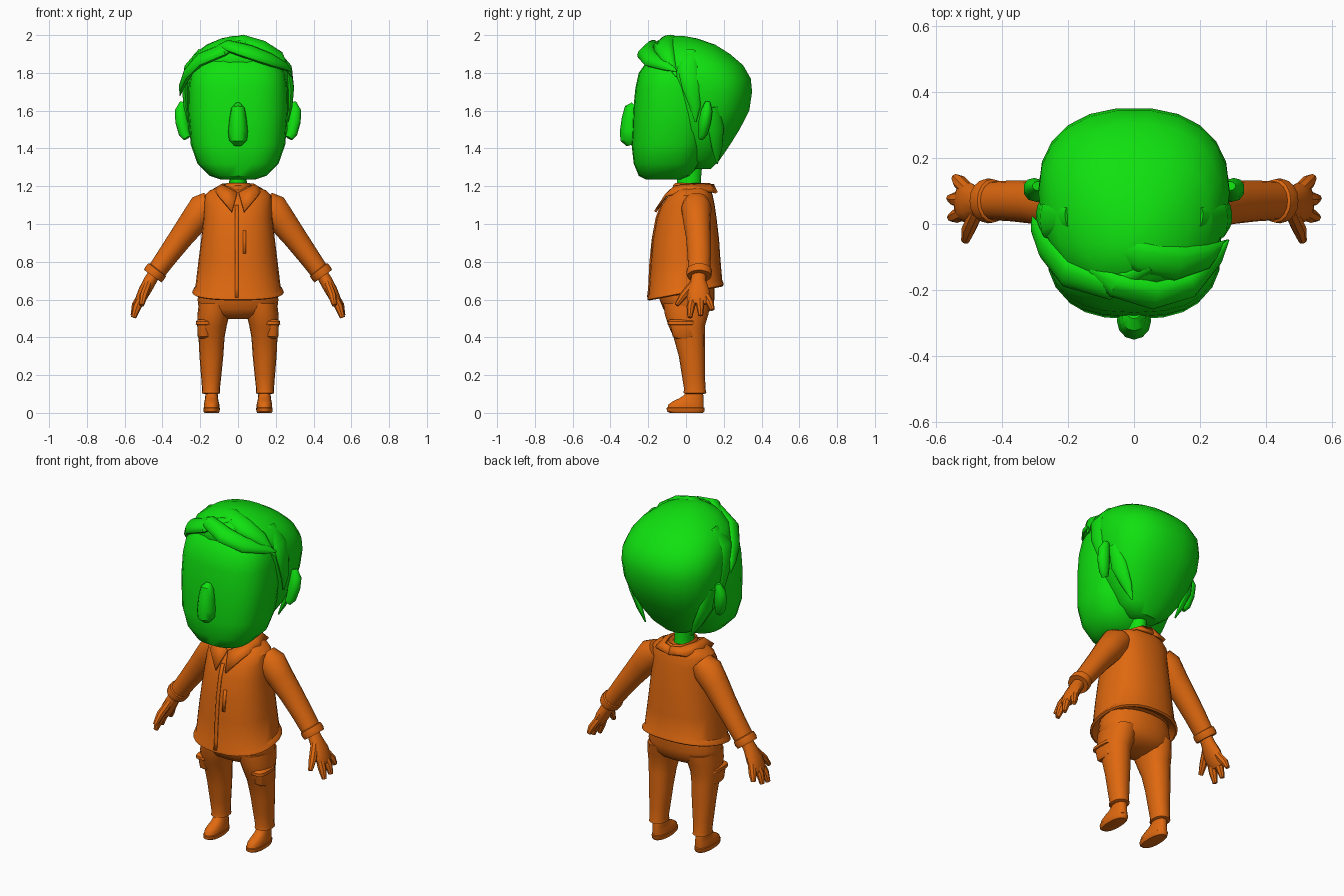
import bpy, bmesh, math
from mathutils import Vector


def material(name, col):
    m = bpy.data.materials.new(name)
    m.diffuse_color = (*col, 1)
    return m


GREEN = material("bright green", (0.005, 0.75, 0.005))
ORANGE = material("orange", (0.74, 0.14, 0.005))
HEAD_CENTRE = Vector((0, 0.03, 1.6))


def finish(name, bm, mat, mirror=False, angle=40):
    bmesh.ops.recalc_face_normals(bm, faces=bm.faces)
    me = bpy.data.meshes.new(name)
    bm.to_mesh(me)
    bm.free()
    me.materials.append(mat)
    ob = bpy.data.objects.new(name, me)
    bpy.context.collection.objects.link(ob)
    bpy.ops.object.select_all(action='DESELECT')
    ob.select_set(True)
    bpy.context.view_layer.objects.active = ob
    bpy.ops.object.shade_smooth_by_angle(angle=math.radians(angle))
    if mirror:
        ob.modifiers.new("Mirror", 'MIRROR').use_mirror_merge = False
    return ob


def skin(bm, rings):
    """Bridge successive point rings and cap both ends."""
    vs = [[bm.verts.new(p) for p in r] for r in rings]
    n = len(vs[0])
    for a, b in zip(vs, vs[1:]):
        for i in range(n):
            j = (i + 1) % n
            bm.faces.new((a[i], a[j], b[j], b[i]))
    bm.faces.new(vs[0])
    bm.faces.new(vs[-1])


def sgnpow(v, e):
    return math.copysign(abs(v) ** e, v)


def loft(name, rows, mat, cx=0, n=24, power=2.3, mirror=False, angle=40):
    """Rows: z, half width, front y, back y, optional tilt, optional centre x."""
    bm = bmesh.new()
    rings = []
    for row in rows:
        z, rx, yf, yb = row[:4]
        tilt = row[4] if len(row) > 4 else 0
        c = row[5] if len(row) > 5 else cx
        ring = []
        for i in range(n):
            t = math.tau * i / n
            x = c + rx * sgnpow(math.cos(t), 2 / power)
            y = (yf + yb) / 2 + (yb - yf) / 2 * sgnpow(math.sin(t), 2 / power)
            ring.append((x, y, z + tilt * y))
        rings.append(ring)
    skin(bm, rings)
    return finish(name, bm, mat, mirror, angle)


def tube(name, pts, mat, ref=None, n=12, mirror=False):
    """Points: x, y, z, radius across, radius along ref (outward from head if None)."""
    bm = bmesh.new()
    ps = [Vector(p[:3]) for p in pts]
    rings = []
    for i, p in enumerate(ps):
        tan = (ps[min(i + 1, len(ps) - 1)] - ps[max(i - 1, 0)]).normalized()
        r = Vector(ref) if ref else p - HEAD_CENTRE
        side = tan.cross(r).normalized()
        up = side.cross(tan).normalized()
        a, b = pts[i][3:5]
        rings.append([p + side * a * math.cos(math.tau * k / n)
                      + up * b * math.sin(math.tau * k / n) for k in range(n)])
    skin(bm, rings)
    return finish(name, bm, mat, mirror)


def panel(name, polys, mat, thickness=0.008, mirror=False):
    """Thin plate made from flat polygons."""
    bm = bmesh.new()
    for poly in polys:
        bm.faces.new([bm.verts.new(p) for p in poly])
    bmesh.ops.remove_doubles(bm, verts=bm.verts, dist=0.0005)
    ob = finish(name, bm, mat, mirror, 25)
    s = ob.modifiers.new("Thickness", 'SOLIDIFY')
    s.thickness, s.offset = thickness, 0
    return ob


# Head, neck, nose and ears
loft("face", [(1.235, .09, -.21, -.03), (1.255, .15, -.25, .02), (1.32, .215, -.277, .08),
              (1.42, .25, -.288, .11), (1.6, .265, -.28, .15), (1.72, .262, -.268, .15),
              (1.8, .25, -.25, .15), (1.87, .21, -.2, .14), (1.92, .13, -.13, .1)],
     GREEN, power=2.6)
loft("neck", [(1.15, .055, -.05, .09), (1.23, .046, -.05, .08), (1.34, .05, -.05, .09)],
     GREEN, n=14, power=2)
tube("nose", [(0, -.27, 1.625, .02, .025), (0, -.285, 1.612, .036, .04),
              (0, -.29, 1.56, .045, .05), (0, -.292, 1.49, .052, .058),
              (0, -.292, 1.445, .048, .055), (0, -.285, 1.42, .025, .03)],
     GREEN, ref=(0, -1, 0))
tube("ear", [(.27, .08, 1.455, .015, .02), (.285, .09, 1.48, .025, .03),
             (.298, .1, 1.545, .033, .036), (.302, .11, 1.6, .03, .033),
             (.29, .115, 1.645, .014, .018)], GREEN, ref=(1, 0, 0), n=10, mirror=True)

# Hair mass and swept locks
loft("hair", [(1.29, .08, .02, .13), (1.34, .15, -.02, .18), (1.42, .205, -.06, .235),
              (1.5, .245, -.1, .285), (1.6, .277, -.13, .337), (1.7, .289, -.14, .352),
              (1.77, .289, -.16, .345), (1.84, .272, -.21, .305), (1.9, .232, -.21, .235),
              (1.95, .165, -.17, .155), (1.982, .09, -.12, .06), (1.995, .03, -.07, -.01)],
     GREEN, n=22, power=2.3)
tube("fringe_right", [(-.13, -.14, 1.925, .015, .01), (-.06, -.185, 1.945, .04, .025),
                      (.06, -.215, 1.91, .05, .03), (.17, -.185, 1.87, .045, .028),
                      (.25, -.1, 1.835, .028, .018), (.285, -.05, 1.81, .004, .003)], GREEN)
tube("fringe_left", [(.05, -.13, 1.97, .015, .01), (-.08, -.19, 1.92, .045, .025),
                     (-.2, -.15, 1.87, .05, .028), (-.265, -.07, 1.8, .045, .025),
                     (-.298, -.01, 1.73, .025, .015), (-.307, .02, 1.68, .003, .003)], GREEN)
tube("crown_lock", [(-.1, -.06, 1.965, .02, .01), (.02, -.1, 1.975, .05, .024),
                    (.13, -.12, 1.94, .055, .026), (.22, -.1, 1.89, .04, .022),
                    (.285, -.05, 1.78, .004, .004)], GREEN)
tube("side_lock", [(.2, .02, 1.92, .03, .01), (.265, .01, 1.83, .055, .02),
                   (.277, .03, 1.72, .05, .02), (.272, .05, 1.62, .03, .016),
                   (.264, .05, 1.54, .004, .004)], GREEN, mirror=True)
tube("nape_lock", [(.27, .15, 1.62, .03, .012), (.24, .16, 1.5, .045, .018),
                   (.19, .165, 1.4, .03, .015), (.15, .165, 1.32, .004, .004)],
     GREEN, mirror=True)

# Shirt with rolled hem
SHIRT = [(.66, .2, -.15, .15, .19), (.632, .232, -.195, .19, .19),
         (.638, .243, -.204, .2, .19), (.652, .238, -.203, .198, .19),
         (.665, .226, -.198, .192, .19), (.8, .21, -.188, .182, .08), (.92, .195, -.175, .175),
         (1.03, .183, -.155, .162), (1.1, .18, -.13, .152), (1.15, .178, -.095, .142),
         (1.178, .15, -.07, .132), (1.195, .1, -.055, .12), (1.2, .07, -.05, .11)]
loft("shirt", SHIRT, ORANGE, n=28, angle=35)
loft("collar_band", [(1.165, .09, -.07, .13), (1.19, .075, -.068, .135),
                     (1.205, .07, -.07, .138), (1.216, .062, -.06, .13),
                     (1.2, .05, -.045, .1)], ORANGE, n=18, power=2)
panel("collar_flap", [[(.004, -.095, 1.165), (.032, -.163, 1.065), (.105, -.108, 1.15),
                       (.075, -.055, 1.2)],
                      [(.075, -.055, 1.2), (.105, -.108, 1.15), (.128, .02, 1.18),
                       (.08, .03, 1.208)],
                      [(.08, .03, 1.208), (.128, .02, 1.18), (.1, .14, 1.172),
                       (.05, .125, 1.208)],
                      [(.05, .125, 1.208), (.1, .14, 1.172), (0, .162, 1.165),
                       (0, .142, 1.208)]], ORANGE, .014, mirror=True)
# Button placket follows the front of the shirt
front = [(-.202, .612), (-.196, .66), (-.19, .79), (-.177, .92), (-.157, 1.03), (-.132, 1.1)]
panel("placket", [[(-.016, y0, z0), (.003, y0, z0), (.003, y1, z1), (-.016, y1, z1)]
                  for (y0, z0), (y1, z1) in zip(front, front[1:])], ORANGE, .009)
panel("chest_pocket_trim", [[(.026, -.184, .845), (.042, -.183, .845),
                             (.042, -.166, .965), (.026, -.167, .965)]], ORANGE, .009)

# Sleeves, cuffs and hands
FWD = (0, 1, 0)
tube("sleeve", [(.14, .055, 1.12, .06, .065), (.18, .055, 1.085, .083, .08),
                (.235, .058, 1.015, .074, .073), (.3, .066, .93, .064, .066),
                (.37, .07, .835, .056, .062), (.435, .07, .745, .05, .058)],
     ORANGE, ref=FWD, n=16, mirror=True)
tube("cuff", [(.424, .07, .762, .045, .055), (.428, .07, .757, .058, .066),
              (.442, .07, .738, .06, .068), (.452, .07, .724, .056, .064),
              (.452, .07, .724, .035, .04)], ORANGE, ref=FWD, n=16, mirror=True)
tube("palm", [(.435, .07, .75, .032, .036), (.465, .065, .7, .034, .042),
              (.495, .065, .645, .033, .06), (.52, .065, .595, .027, .058),
              (.53, .065, .575, .018, .045)], ORANGE, ref=FWD, mirror=True)
FINGERS = [("thumb", (.475, .04, .685), (.5, -.015, .62), (.51, -.05, .57), .022),
           ("front_finger", (.505, .04, .625), (.535, .025, .56), (.553, .02, .505), .023),
           ("middle_finger", (.51, .075, .62), (.54, .075, .57), (.555, .078, .515), .023),
           ("rear_finger", (.5, .1, .63), (.528, .128, .58), (.54, .14, .545), .022)]
for name, a, b, c, r in FINGERS:
    tube(name, [(*a, r, r), (*b, r * .95, r), (*c, r * .55, r * .6)],
         ORANGE, ref=(1, 0, 0), n=8, mirror=True)

# Trousers with cargo pockets
loft("hips", [(.67, .2, -.15, .15), (.6, .214, -.14, .15), (.55, .208, -.12, .135),
              (.52, .18, -.1, .11), (.497, .07, -.05, .06)], ORANGE, power=2.2)
loft("trouser_leg", [(.58, .085, -.12, .13, 0, .122), (.52, .085, -.112, .118, 0, .13),
                     (.46, .078, -.092, .1, 0, .138), (.4, .069, -.066, .1, 0, .14),
                     (.3, .063, -.038, .1, 0, .141), (.2, .054, -.022, .1, 0, .142),
                     (.125, .047, -.01, .104, 0, .143), (.105, .049, -.014, .108, 0, .143),
                     (.1, .038, 0, .095, 0, .143)], ORANGE, n=16, power=2.2, mirror=True)
loft("cargo_pocket", [(.395, .028, -.055, .03), (.405, .034, -.07, .045),
                      (.465, .036, -.085, .04), (.468, .044, -.098, .05),
                      (.485, .042, -.098, .05), (.495, .03, -.085, .04)],
     ORANGE, cx=.18, n=16, power=3.5, mirror=True)

# Shoes
loft("shoe_sole", [(0, .038, -.088, .09), (.008, .043, -.102, .098), (.026, .044, -.104, .1),
                   (.03, .038, -.095, .094)], ORANGE, cx=.14, n=18, mirror=True)
loft("shoe_upper", [(.024, .041, -.1, .095), (.045, .041, -.094, .095),
                    (.062, .037, -.07, .095), (.078, .034, -.035, .094),
                    (.095, .033, -.01, .092), (.115, .03, 0, .09)],
     ORANGE, cx=.14, n=18, mirror=True)
